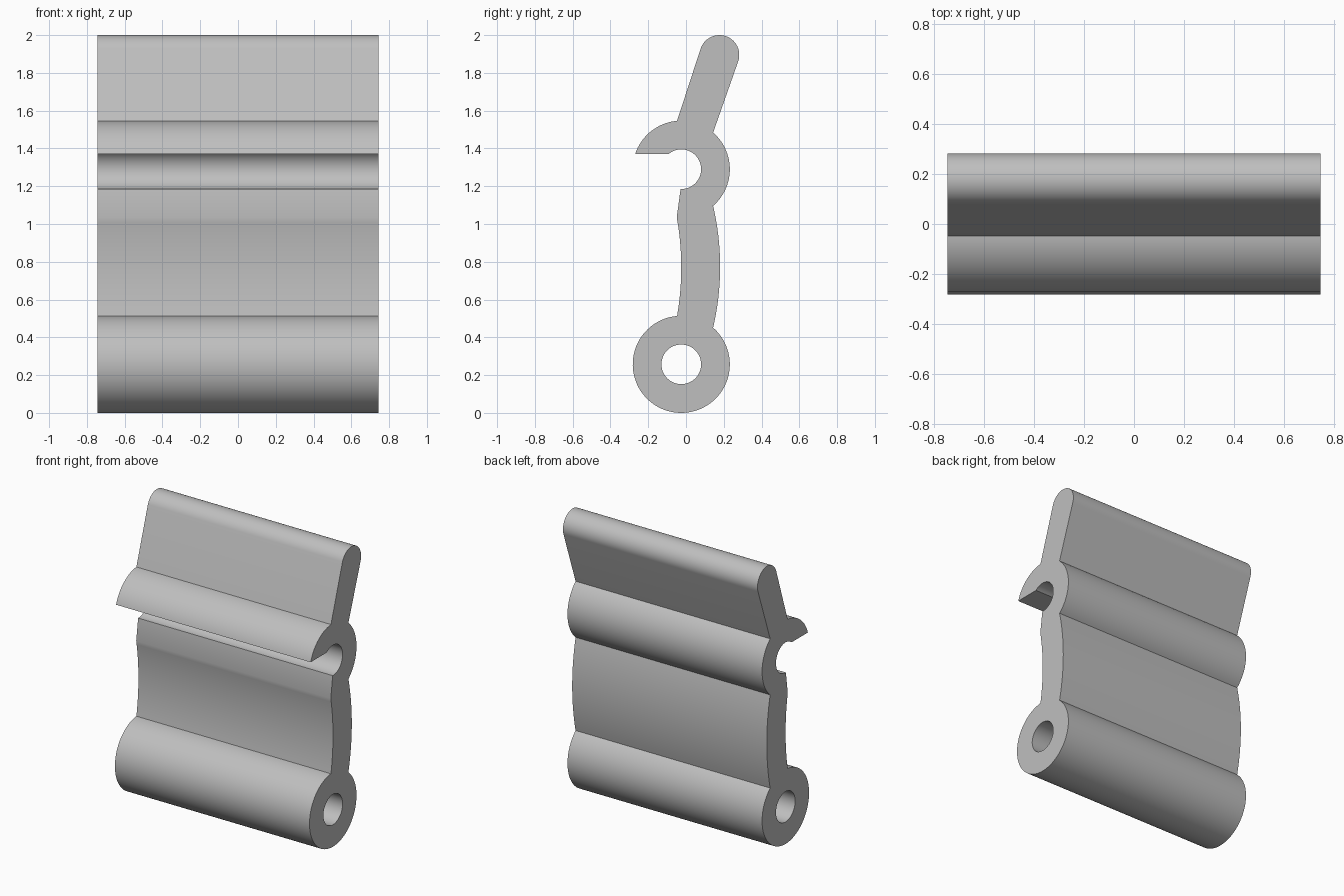
import bpy
import bmesh
from math import sin, cos, radians, pi
from mathutils import Matrix, Vector

cube = bpy.data.objects.get("Cube")
if cube:
    bpy.data.objects.remove(cube, do_unlink=True)

HALF_WIDTH = 0.745
RING, BORE = 0.257, 0.105
LOWER = (-0.025, 0.257)
UPPER = (-0.025, 1.29)
TIP = (0.177, 1.895)


def arc(center, radius, start, end, steps=32):
    """Points on a circle from start to end angle, in degrees."""
    angles = [radians(start + (end - start) * i / steps) for i in range(steps + 1)]
    return [(center[0] + radius * cos(a), center[1] + radius * sin(a)) for a in angles]


def bow(start, end, bulge, steps=20):
    """Shallow arc between two points, bulging towards +y."""
    a, b = Vector(start), Vector(end)
    half = (b - a).length / 2
    radius = (half ** 2 + bulge ** 2) / (2 * bulge)
    points = []
    for i in range(1, steps):
        t = i / steps
        along = (2 * t - 1) * half
        rise = (radius ** 2 - along ** 2) ** 0.5 - (radius - bulge)
        p = a.lerp(b, t)
        points.append((p.x + rise, p.y))
    return points


# Side outline, clockwise from the rounded lever tip
upper_back = arc(UPPER, RING, 49, -49)
lower_ring = arc(LOWER, RING, 49, -265, 80)
waist_top = (-0.049, 1.035)
socket = arc(UPPER, BORE, -92, 130, 44)
hook = arc(UPPER, RING, 162, 95, 24)

outline = arc(TIP, 0.105, 160.7, -19.3)
outline += upper_back
outline += bow(upper_back[-1], lower_ring[0], 0.037)
outline += lower_ring
outline += bow(lower_ring[-1], waist_top, 0.023)
outline += [waist_top]
outline += socket + hook
bore = arc(LOWER, BORE, 0, 360, 48)[:-1]

# Extruded profile with the pin bore
curve = bpy.data.curves.new("hinged_clip", "CURVE")
curve.dimensions = "2D"
curve.fill_mode = "BOTH"
curve.extrude = HALF_WIDTH
for loop in (outline, bore):
    spline = curve.splines.new("POLY")
    spline.points.add(len(loop) - 1)
    for point, (y, z) in zip(spline.points, loop):
        point.co = (y, z, 0, 1)
    spline.use_cyclic_u = True

clip = bpy.data.objects.new("hinged_clip", curve)
bpy.context.collection.objects.link(clip)
bpy.ops.object.select_all(action="DESELECT")
clip.select_set(True)
bpy.context.view_layer.objects.active = clip
bpy.ops.object.convert(target="MESH")
clip = bpy.context.object

# Stand the profile upright and weld the caps to the walls
mesh = clip.data
mesh.transform(Matrix.Rotation(pi / 2, 4, "Z") @ Matrix.Rotation(pi / 2, 4, "X"))
bm = bmesh.new()
bm.from_mesh(mesh)
bmesh.ops.remove_doubles(bm, verts=bm.verts, dist=0.0005)
bmesh.ops.recalc_face_normals(bm, faces=bm.faces)
bm.to_mesh(mesh)
bm.free()
bpy.ops.object.shade_smooth_by_angle(angle=radians(25))

# Plain grey material
grey = bpy.data.materials.new("plain_grey")
grey.use_nodes = True
color = (0.52, 0.52, 0.52, 1)
grey.diffuse_color = color
grey.node_tree.nodes["Principled BSDF"].inputs["Base Color"].default_value = color
mesh.materials.clear()
mesh.materials.append(grey)
